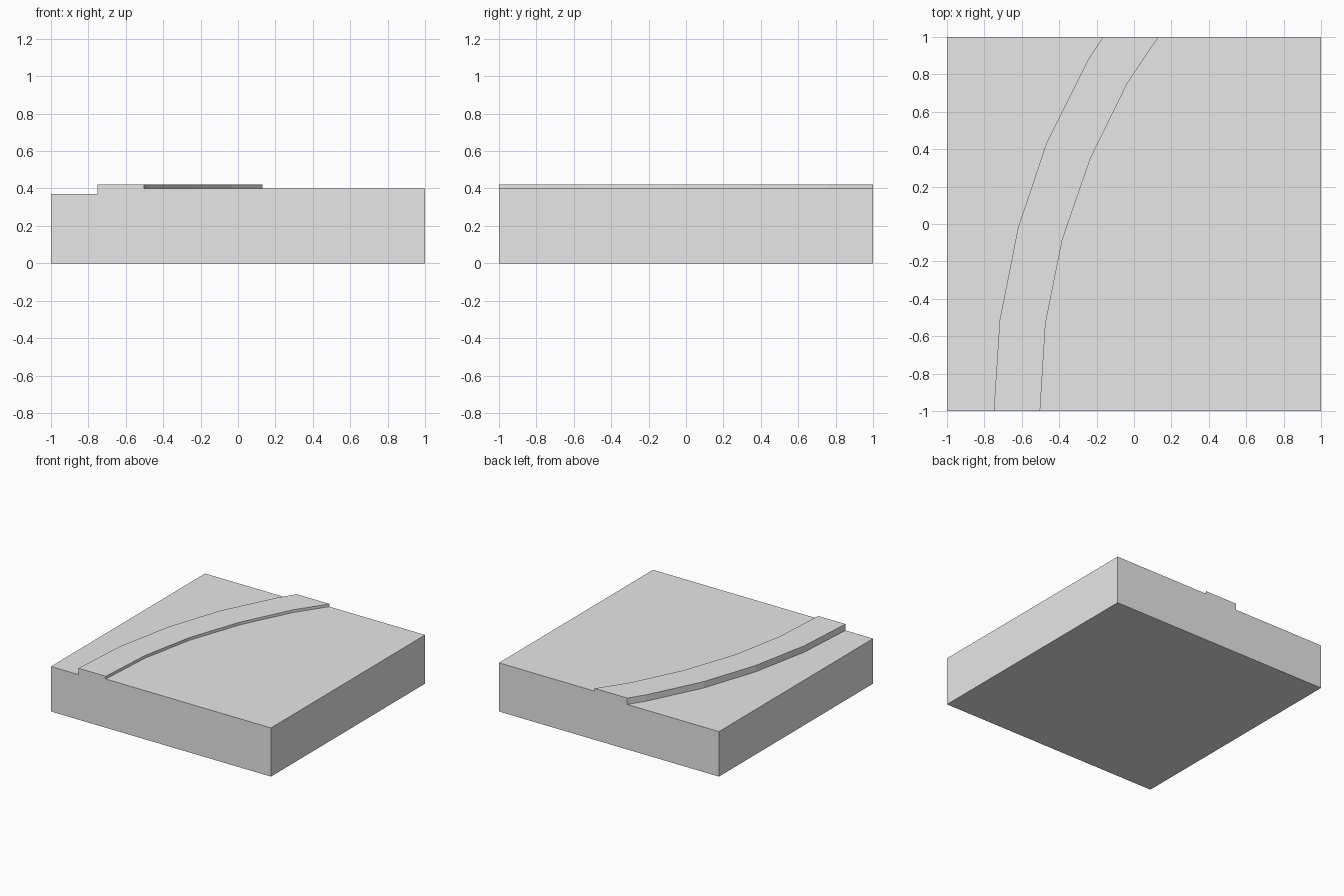
import bpy
import bmesh
import math

cube = bpy.data.objects.get("Cube")
if cube:
    bpy.data.objects.remove(cube, do_unlink=True)

# One plain grey for the whole tile
grey = bpy.data.materials.new("light_grey")
grey.use_nodes = True
colour = (0.8, 0.8, 0.8, 1)
grey.diffuse_color = colour
grey.node_tree.nodes["Principled BSDF"].inputs["Base Color"].default_value = colour

# Heights of the road, the raised kerb and the pavement
ROAD, KERB, PAVEMENT = 0.37, 0.4225, 0.40

# Kerb edges in plan, front to back
road_edge = [(-0.75, -1), (-0.718, -0.512), (-0.62, -0.02),
             (-0.467, 0.436), (-0.248, 0.874), (-0.166, 1)]
pavement_edge = [(-0.502, -1), (-0.473, -0.533), (-0.384, -0.088),
                 (-0.233, 0.35), (-0.034, 0.755), (0.131, 1)]


def section(road, pavement):
    """Closed cross-section of the tile through one pair of kerb points."""
    (xr, yr), (xp, yp) = road, pavement
    return [(-1, yr, 0), (-1, yr, ROAD), (xr, yr, ROAD), (xr, yr, KERB),
            (xp, yp, KERB), (xp, yp, PAVEMENT), (1, yp, PAVEMENT), (1, yp, 0)]


# Loft the sections into one solid, closed at the front and back
bm = bmesh.new()
rings = [[bm.verts.new(p) for p in section(r, p2)]
         for r, p2 in zip(road_edge, pavement_edge)]
for a, b in zip(rings, rings[1:]):
    for i in range(len(a)):
        j = (i + 1) % len(a)
        bm.faces.new((a[i], a[j], b[j], b[i]))
bm.faces.new(rings[0])
bm.faces.new(rings[-1])

# Merge flat areas into single faces
bmesh.ops.recalc_face_normals(bm, faces=bm.faces)
bmesh.ops.dissolve_limit(bm, angle_limit=math.radians(0.5),
                         verts=bm.verts, edges=bm.edges)

mesh = bpy.data.meshes.new("road_tile_with_curved_kerb")
bm.to_mesh(mesh)
bm.free()
mesh.materials.append(grey)
tile = bpy.data.objects.new("road_tile_with_curved_kerb", mesh)
bpy.context.collection.objects.link(tile)
